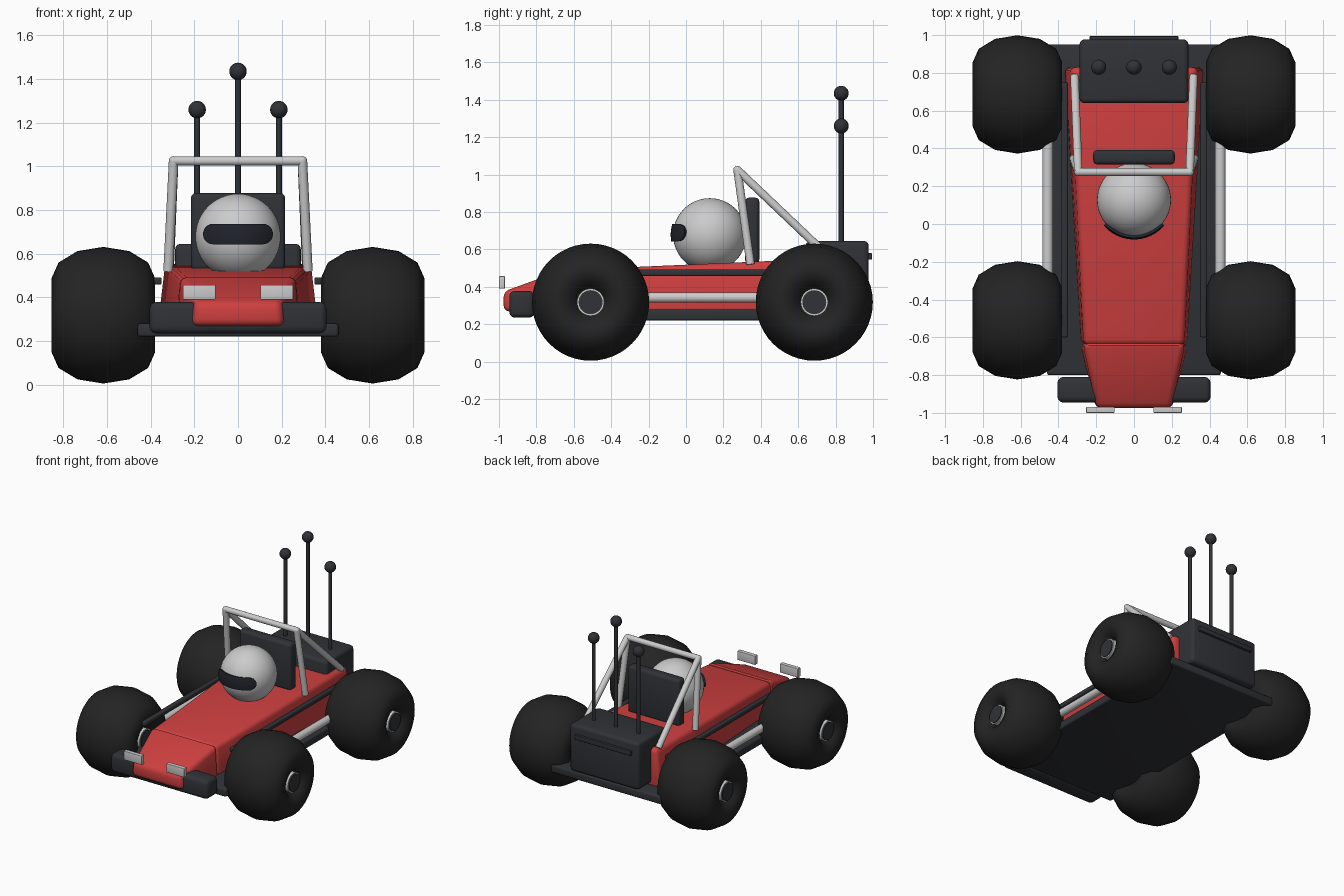
import bpy, bmesh, math
from mathutils import Vector

if "Cube" in bpy.data.objects:
    bpy.data.objects.remove(bpy.data.objects["Cube"])


def material(name, rgb):
    m = bpy.data.materials.new(name)
    m.diffuse_color = (*rgb, 1)
    m.use_nodes = True
    m.node_tree.nodes["Principled BSDF"].inputs["Base Color"].default_value = m.diffuse_color
    return m


RED = material("red paint", (0.62, 0.05, 0.05))
DARK = material("dark plastic", (0.03, 0.032, 0.037))
TYRE = material("rubber", (0.017, 0.017, 0.018))
WHITE = material("white shell", (0.83, 0.83, 0.84))
METAL = material("pale metal", (0.68, 0.68, 0.70))
VISOR = material("visor", (0.015, 0.017, 0.025))


def finish(ob, name, mat, bevel=0, angle=35):
    ob.name = name
    if mat:
        ob.data.materials.append(mat)
    bpy.ops.object.select_all(action='DESELECT')
    bpy.context.view_layer.objects.active = ob
    ob.select_set(True)
    if bevel:
        b = ob.modifiers.new("bevel", 'BEVEL')
        b.width, b.segments = bevel, 3
        bpy.ops.object.modifier_apply(modifier="bevel")
    bpy.ops.object.shade_smooth_by_angle(angle=math.radians(angle))
    return ob


def from_bmesh(bm, name, mat, bevel=0):
    bmesh.ops.recalc_face_normals(bm, faces=bm.faces)
    me = bpy.data.meshes.new(name)
    bm.to_mesh(me)
    bm.free()
    ob = bpy.data.objects.new(name, me)
    bpy.context.collection.objects.link(ob)
    return finish(ob, name, mat, bevel)


def loft(name, sections, mat, bevel):
    """Sections: (y, bottom half width, top half width, z low, z high)."""
    bm = bmesh.new()
    rings = [[bm.verts.new(p) for p in ((-b, y, z0), (b, y, z0), (t, y, z1), (-t, y, z1))]
             for y, b, t, z0, z1 in sections]
    for a, c in zip(rings, rings[1:]):
        for i in range(4):
            j = (i + 1) % 4
            bm.faces.new((a[i], a[j], c[j], c[i]))
    bm.faces.new(rings[0])
    bm.faces.new(rings[-1])
    return from_bmesh(bm, name, mat, bevel)


def box(name, x, y, z, mat, bevel=0):
    bpy.ops.mesh.primitive_cube_add(size=1, location=[sum(r) / 2 for r in (x, y, z)])
    ob = bpy.context.object
    ob.scale = [r[1] - r[0] for r in (x, y, z)]
    bpy.ops.object.transform_apply(location=False, rotation=False, scale=True)
    return finish(ob, name, mat, bevel)


def tube(name, a, b, r, mat, sides=20, bevel=0):
    a, b = Vector(a), Vector(b)
    d = b - a
    bpy.ops.mesh.primitive_cylinder_add(vertices=sides, radius=r, depth=d.length, location=(a + b) / 2)
    ob = bpy.context.object
    ob.rotation_euler = d.to_track_quat('Z', 'Y').to_euler()
    return finish(ob, name, mat, bevel)


def ball(name, loc, r, mat, seg=24):
    bpy.ops.mesh.primitive_uv_sphere_add(segments=seg, ring_count=seg // 2, radius=r, location=loc)
    return finish(bpy.context.object, name, mat, angle=60)


# Floor and bodywork
box("floor_plate", (-0.46, 0.46), (-0.8, 0.95), (0.22, 0.28), DARK, 0.012)
loft("main_body", [(-0.64, 0.28, 0.265, 0.26, 0.49), (0.83, 0.37, 0.335, 0.26, 0.555)], RED, 0.03)
loft("nose", [(-0.975, 0.205, 0.195, 0.27, 0.375), (-0.63, 0.285, 0.27, 0.25, 0.5)], RED, 0.03)
box("front_bumper", (-0.405, 0.405), (-0.945, -0.81), (0.235, 0.378), DARK, 0.03)

# Engine box with rear slot, and seat
box("engine_box", (-0.288, 0.288), (0.64, 0.977), (0.29, 0.645), DARK, 0.025)
box("rear_slot", (-0.235, 0.235), (0.965, 0.995), (0.545, 0.58), DARK, 0.004)
box("seat_back", (-0.216, 0.216), (0.315, 0.392), (0.525, 0.877), DARK, 0.022)

# Antennas
for x, z in ((-0.187, 1.26), (0, 1.435), (0.187, 1.26)):
    tube("antenna_rod", (x, 0.83, 0.6), (x, 0.83, z), 0.0135, DARK, 16)
    ball("antenna_tip", (x, 0.83, z), 0.04, DARK)

# Helmet and a stadium-shaped visor wrapped over it
centre = Vector((0, 0.127, 0.678))
ball("helmet", centre, 0.196, WHITE, 48)
bm = bmesh.new()
bmesh.ops.create_grid(bm, x_segments=40, y_segments=6, size=1)
half_w, half_h, R = 0.16, 0.046, 0.209
for v in bm.verts:
    x = half_w * math.sin(v.co.x * math.pi / 2)
    over = max(0, abs(x) - (half_w - half_h))
    dz = 0.012 + v.co.y * (math.sqrt(max(0, half_h ** 2 - over ** 2)) + 0.001)
    v.co = (centre.x + x, centre.y - math.sqrt(R * R - x * x - dz * dz), centre.z + dz)
ret = bmesh.ops.extrude_face_region(bm, geom=bm.faces[:])
for v in ret["geom"]:
    if isinstance(v, bmesh.types.BMVert):
        v.co = centre + (v.co - centre) * 0.9
from_bmesh(bm, "visor", VISOR)

# Roll cage
tube("roll_bar_top", (-0.295, 0.275, 1.025), (0.295, 0.275, 1.025), 0.021, METAL)
for s in (-1, 1):
    top = (s * 0.295, 0.275, 1.025)
    ball("roll_bar_corner", top, 0.022, METAL, 16)
    tube("roll_bar_leg", (s * 0.32, 0.345, 0.52), top, 0.022, METAL)
    tube("roll_bar_brace", (s * 0.315, 0.78, 0.545), top, 0.022, METAL)

    # Side rails and headlights
    tube("side_tube", (s * 0.457, -0.40, 0.343), (s * 0.457, 0.57, 0.343), 0.028, METAL)
    box("side_rail", sorted((s * 0.35, s * 0.385)), (-0.6, 0.75), (0.458, 0.492), DARK, 0.008)
    box("headlight", sorted((s * 0.103, s * 0.253)), (-1.0, -0.968), (0.39, 0.457), None, 0.004)

    # Wheels: flattened torus tyres with hub rings and dark caps
    for y in (-0.51, 0.686):
        c = Vector((s * 0.617, y, 0.318))
        bpy.ops.mesh.primitive_torus_add(major_segments=48, minor_segments=12, major_radius=0.17,
                                         minor_radius=0.143, location=c, rotation=(0, math.pi / 2, 0))
        tyre = bpy.context.object
        tyre.scale.z = 0.237 / 0.143
        finish(tyre, "tyre", TYRE, angle=60)
        side = Vector((s, 0, 0))
        tube("hub", c - side * 0.205, c + side * 0.205, 0.073, METAL, 32)
        tube("hub_cap", c - side * 0.212, c + side * 0.212, 0.064, DARK, 32)
